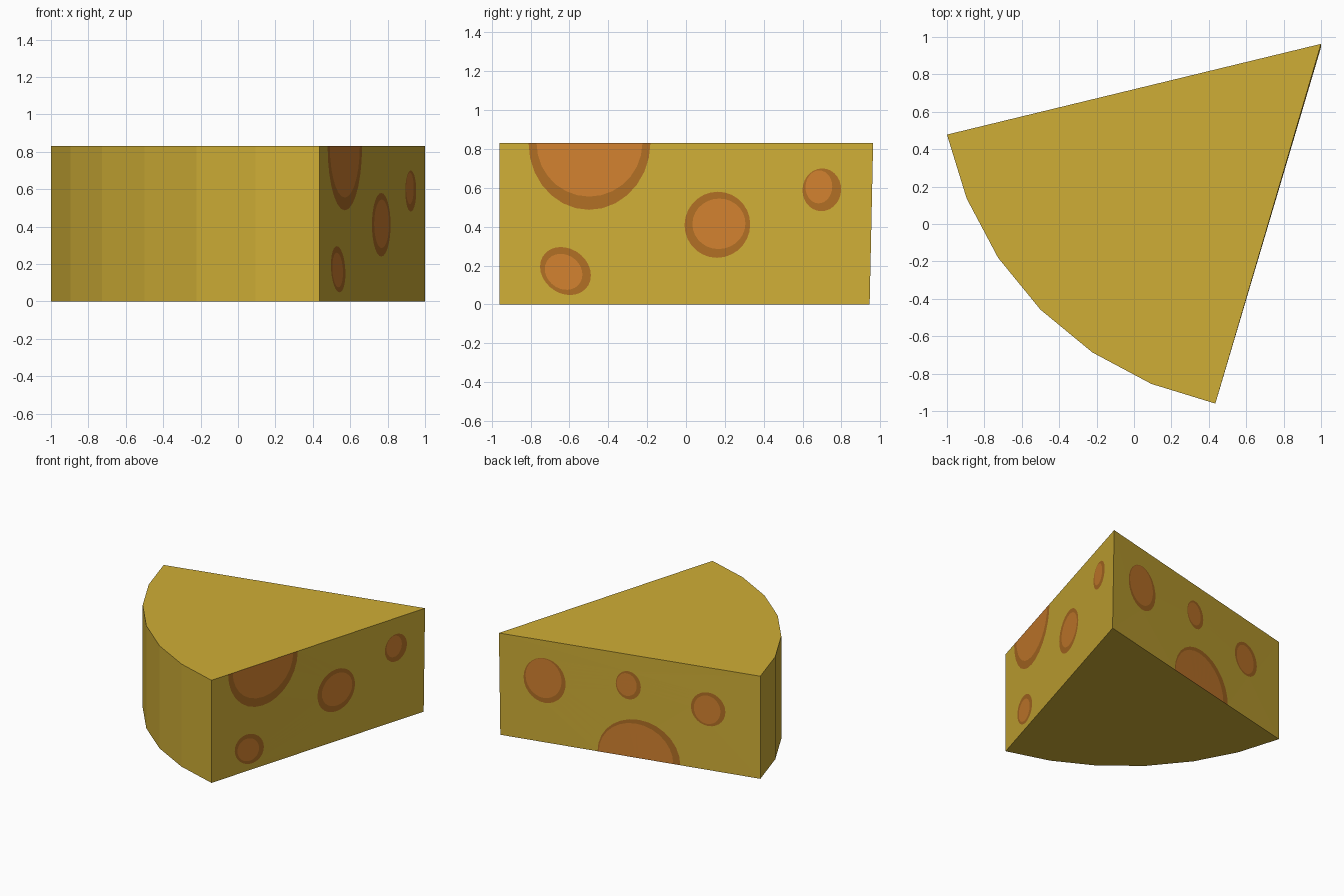
import bpy
import bmesh
import math
from mathutils import Vector
from mathutils.geometry import delaunay_2d_cdt

if "Cube" in bpy.data.objects:
    bpy.data.objects.remove(bpy.data.objects["Cube"])

H = 0.83
SEGMENTS = 28

# Outline seen from above: first cut corner, apex, second cut corner, then the curved rind
TOP = [(0.435, -0.96), (1.0, 0.963), (-1.0, 0.478), (-0.895, 0.137),
       (-0.727, -0.18), (-0.5, -0.458), (-0.222, -0.687), (0.093, -0.855)]
BASE = list(TOP)
BASE[1] = (1.0, 0.945)          # the tip leans very slightly

# Holes: (position along wall 0..1, height, half width, half height, tilt) outer then inner
RIGHT_HOLES = [
    ((0.241, 0.83, 0.327, 0.343, 0), (0.241, 0.83, 0.284, 0.275, 0)),
    ((0.586, 0.41, 0.177, 0.170, 0), (0.590, 0.415, 0.143, 0.130, 0)),
    ((0.178, 0.172, 0.144, 0.116, -30), (0.173, 0.168, 0.106, 0.088, -30)),
    ((0.865, 0.59, 0.104, 0.110, 0), (0.857, 0.605, 0.072, 0.085, 0)),
]
BACK_HOLES = [
    ((0.173, 0.504, 0.166, 0.182, 0), (0.169, 0.520, 0.142, 0.160, 0)),
    ((0.494, 0.579, 0.099, 0.114, 0), (0.488, 0.582, 0.079, 0.092, 0)),
    ((0.533, 0.0, 0.328, 0.312, 0), (0.522, 0.0, 0.295, 0.278, 0)),
    ((0.800, 0.492, 0.136, 0.136, 0), (0.796, 0.487, 0.105, 0.115, 0)),
]


def linear(c):
    c /= 255
    return c / 12.92 if c <= 0.04045 else ((c + 0.055) / 1.055) ** 2.4


def material(name, rgb):
    m = bpy.data.materials.new(name)
    m.diffuse_color = (*[linear(c) for c in rgb], 1)
    m.use_nodes = True
    m.node_tree.nodes["Principled BSDF"].inputs["Base Color"].default_value = m.diffuse_color
    return m


def ellipse(spot, length):
    """Outline of a hole in wall coordinates, trimmed to the wall height."""
    s, z, rx, rz, tilt = spot
    ca, sa = math.cos(math.radians(tilt)), math.sin(math.radians(tilt))
    pts = []
    for i in range(SEGMENTS):
        a = 2 * math.pi * i / SEGMENTS
        x, y = rx * math.cos(a), rz * math.sin(a)
        pts.append(Vector((s * length + x * ca - y * sa,
                           min(max(z + x * sa + y * ca, 0), H))))
    return pts


def cut_wall(bm, i, j, holes):
    """Flat wall between corners i and j with the holes cut into it as coloured faces."""
    length = (Vector(TOP[j]) - Vector(TOP[i])).length
    loops = [[Vector((0, 0)), Vector((length, 0)), Vector((length, H)), Vector((0, H))]]
    slots = [0]
    for outer, inner in holes:
        loops += [ellipse(outer, length), ellipse(inner, length)]
        slots += [1, 2]
    pts, polys = [], []
    for loop in loops:
        polys.append(list(range(len(pts), len(pts) + len(loop))))
        pts += loop
    out, _, faces, _, _, origin = delaunay_2d_cdt(pts, [], polys, 1, 1e-5)
    verts = []
    for p in out:
        s, t = p.x / length, p.y / H
        low = Vector(BASE[i]).lerp(Vector(BASE[j]), s)
        high = Vector(TOP[i]).lerp(Vector(TOP[j]), s)
        xy = low.lerp(high, t)
        verts.append(bm.verts.new((xy.x, xy.y, p.y)))
    for f, src in zip(faces, origin):
        face = bm.faces.new([verts[k] for k in f])
        face.material_index = slots[max(src)] if src else 0


bm = bmesh.new()

# Top, bottom and curved rind
low = [bm.verts.new((x, y, 0)) for x, y in BASE]
high = [bm.verts.new((x, y, H)) for x, y in TOP]
bm.faces.new(high)
bm.faces.new(low[::-1])
n = len(TOP)
for i in range(2, n):
    j = (i + 1) % n
    bm.faces.new((low[i], low[j], high[j], high[i]))

# The two cut sides with holes
cut_wall(bm, 0, 1, RIGHT_HOLES)
cut_wall(bm, 1, 2, BACK_HOLES)
bmesh.ops.remove_doubles(bm, verts=bm.verts, dist=1e-5)

mesh = bpy.data.meshes.new("cheese_wedge")
bm.to_mesh(mesh)
bm.free()
for name, rgb in (("cheese yellow", (207, 174, 54)),
                  ("hole rim brown", (176, 110, 36)),
                  ("hole orange", (209, 129, 47))):
    mesh.materials.append(material(name, rgb))
wedge = bpy.data.objects.new("cheese_wedge", mesh)
bpy.context.collection.objects.link(wedge)
